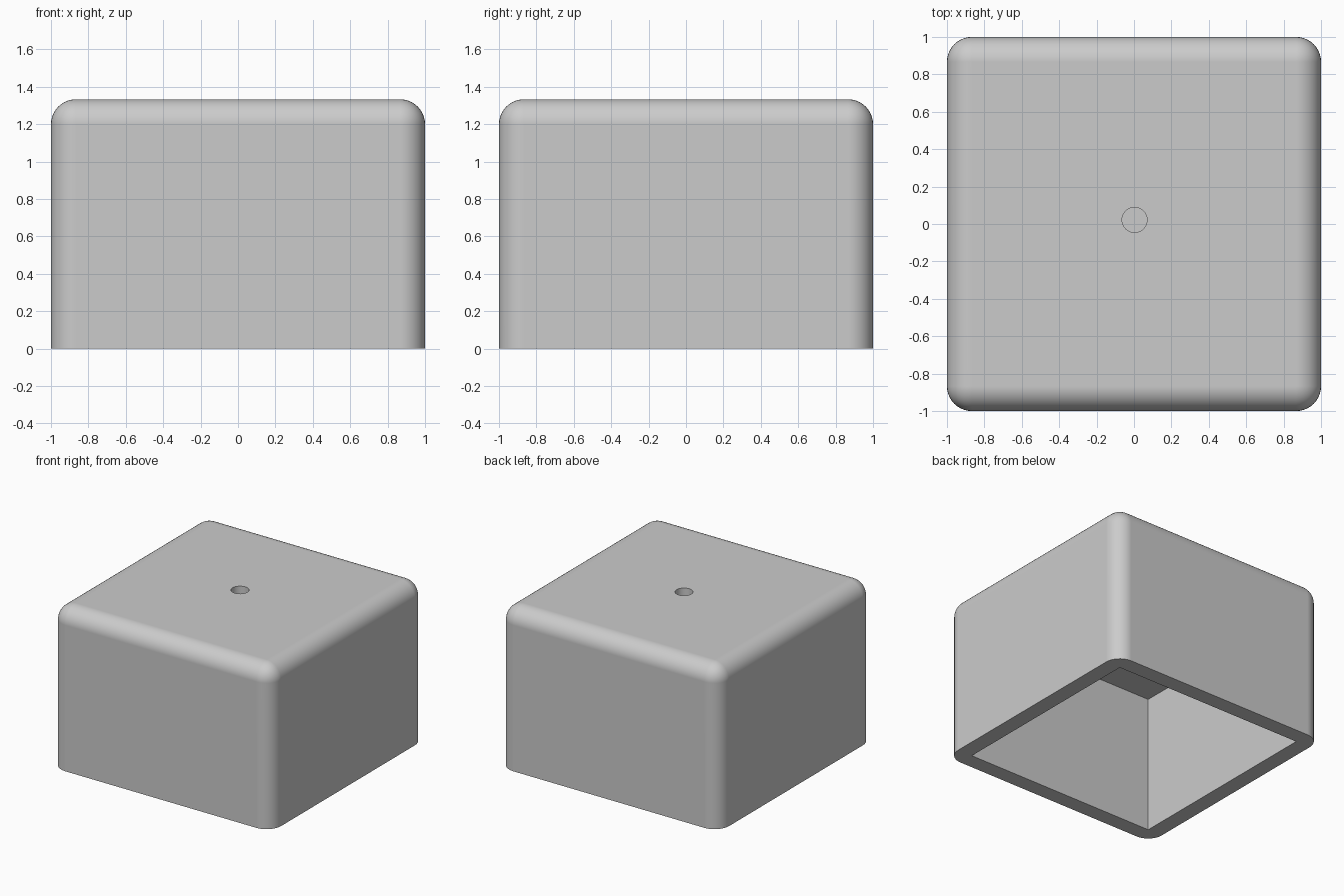
import bpy
import bmesh
import math
from mathutils import Matrix, Vector

if "Cube" in bpy.data.objects:
    bpy.data.objects.remove(bpy.data.objects["Cube"], do_unlink=True)

HEIGHT = 1.333
RADIUS = 0.133    # rounding of the outer edges, also the wall thickness
ROOF = 0.2        # thickness above the cavity


def make_object(name, bm):
    mesh = bpy.data.meshes.new(name)
    bm.to_mesh(mesh)
    bm.free()
    obj = bpy.data.objects.new(name, mesh)
    bpy.context.collection.objects.link(obj)
    return obj


def box(width, bottom, top):
    bm = bmesh.new()
    bmesh.ops.create_cube(bm, size=1)
    bmesh.ops.scale(bm, vec=Vector((width, width, top - bottom)), verts=bm.verts)
    bmesh.ops.translate(bm, vec=Vector((0, 0, (top + bottom) / 2)), verts=bm.verts)
    return bm


def cut(target, cutter):
    mod = target.modifiers.new("cut", "BOOLEAN")
    mod.operation = "DIFFERENCE"
    mod.solver = "EXACT"
    mod.object = cutter
    cutter.hide_render = True
    bpy.ops.object.modifier_apply(modifier=mod.name)
    bpy.data.objects.remove(cutter, do_unlink=True)


# Outer shell: all edges rounded except those around the open bottom
bm = box(2, 0, HEIGHT)
edges = [e for e in bm.edges if max(v.co.z for v in e.verts) > HEIGHT / 2]
bmesh.ops.bevel(bm, geom=edges, offset=RADIUS, offset_type="OFFSET",
                segments=10, profile=0.5, affect="EDGES")
cover = make_object("hollow_cover", bm)
for o in bpy.context.selected_objects:
    o.select_set(False)
cover.select_set(True)
bpy.context.view_layer.objects.active = cover

# Square cavity, open underneath
cut(cover, make_object("cavity_cutter", box(2 - 2 * RADIUS, -0.5, HEIGHT - ROOF)))

# Blind round hole in the top, slightly behind the centre
bm = bmesh.new()
bmesh.ops.create_cone(bm, cap_ends=True, segments=48, radius1=0.067, radius2=0.067,
                      depth=0.266, matrix=Matrix.Translation((0.003, 0.022, HEIGHT)))
cut(cover, make_object("hole_cutter", bm))

# Smooth rounded edges with flat sides kept flat
bpy.ops.object.shade_smooth_by_angle(angle=math.radians(30))
weighted = cover.modifiers.new("flat_sides", "WEIGHTED_NORMAL")
weighted.keep_sharp = True

# Single grey colour
grey = bpy.data.materials.new("plain_grey")
grey.use_nodes = True
colour = (0.6, 0.6, 0.6, 1)
grey.diffuse_color = colour
grey.node_tree.nodes["Principled BSDF"].inputs["Base Color"].default_value = colour
cover.data.materials.clear()
cover.data.materials.append(grey)
for face in cover.data.polygons:
    face.material_index = 0
